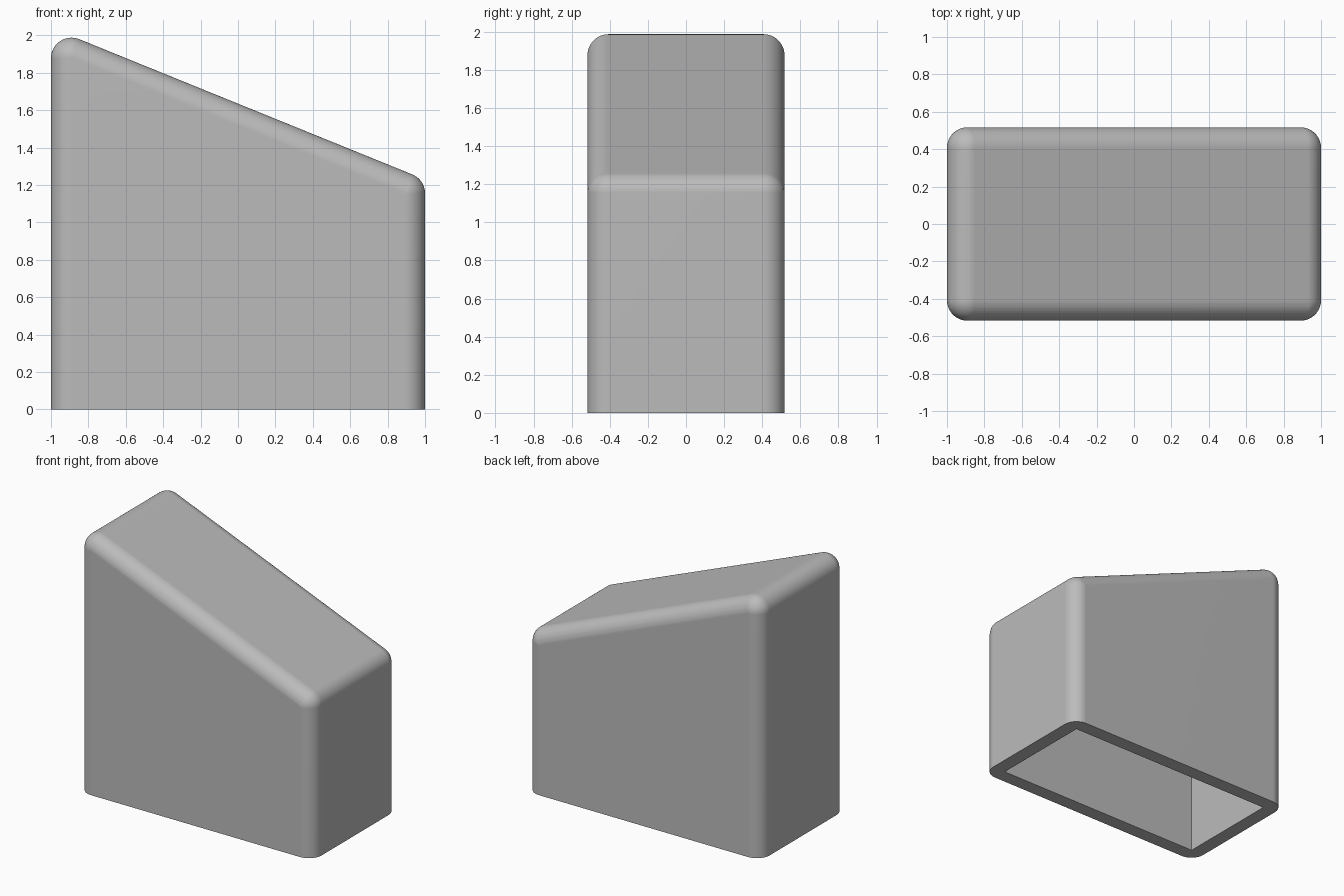
import bpy, bmesh, math
from mathutils import Vector

if "Cube" in bpy.data.objects:
    bpy.data.objects.remove(bpy.data.objects["Cube"], do_unlink=True)

HALF_X, HALF_Y = 1.0, 0.517
MID_Z, SLOPE = 1.635, 0.406        # sloping roof line
RADIUS, WALL = 0.11, 0.11
STRETCH = math.hypot(1, SLOPE)     # vertical drop per unit of roof offset


def roof_z(x, depth):
    return MID_Z - SLOPE * x - depth * STRETCH


def hull_object(name, points):
    """Convex solid around a cloud of points, with flat areas merged."""
    bm = bmesh.new()
    for p in points:
        bm.verts.new(p)
    bmesh.ops.remove_doubles(bm, verts=bm.verts[:], dist=1e-5)
    bmesh.ops.convex_hull(bm, input=bm.verts[:])
    loose = [v for v in bm.verts if not v.link_faces]
    bmesh.ops.delete(bm, geom=loose, context='VERTS')
    bmesh.ops.dissolve_limit(bm, angle_limit=math.radians(0.5),
                             verts=bm.verts[:], edges=bm.edges[:])
    bmesh.ops.recalc_face_normals(bm, faces=bm.faces[:])
    mesh = bpy.data.meshes.new(name)
    bm.to_mesh(mesh)
    bm.free()
    obj = bpy.data.objects.new(name, mesh)
    bpy.context.collection.objects.link(obj)
    return obj


def ball(centre, segments=48):
    """Points on a sphere of the edge radius."""
    step = 2 * math.pi / segments
    for j in range(-segments // 4, segments // 4 + 1):
        for i in range(segments):
            a, e = i * step, j * step
            yield centre + RADIUS * Vector((math.cos(a) * math.cos(e),
                                            math.sin(a) * math.cos(e),
                                            math.sin(e)))


# Outer shell: rounded corners, flat at the base
outer, inner = [], []
for sx in (-1, 1):
    for sy in (-1, 1):
        x, y = sx * (HALF_X - RADIUS), sy * (HALF_Y - RADIUS)
        top = list(ball(Vector((x, y, roof_z(x, RADIUS)))))
        outer += top
        outer += [Vector((p.x, p.y, 0)) for p in top]
        # Cavity corners stay sharp
        x, y = sx * (HALF_X - WALL), sy * (HALF_Y - WALL)
        inner += [Vector((x, y, -0.2)), Vector((x, y, roof_z(x, WALL)))]

cover = hull_object("sloped_cover", outer)
cavity = hull_object("cavity_cutter", inner)
cavity.hide_render = True

# Hollow the shell from below
cut = cover.modifiers.new("hollow", 'BOOLEAN')
cut.operation = 'DIFFERENCE'
cut.solver = 'EXACT'
cut.object = cavity
bpy.ops.object.select_all(action='DESELECT')
cover.select_set(True)
bpy.context.view_layer.objects.active = cover
bpy.ops.object.modifier_apply(modifier=cut.name)
bpy.data.objects.remove(cavity, do_unlink=True)

# Smooth rounded edges, flat main faces
bpy.ops.object.shade_smooth_by_angle(angle=math.radians(30))
weighted = cover.modifiers.new("flat_faces", 'WEIGHTED_NORMAL')
weighted.keep_sharp = True

# Grey plastic
grey = bpy.data.materials.new("plain_grey")
grey.use_nodes = True
colour = (0.5, 0.5, 0.5, 1)
grey.diffuse_color = colour
grey.node_tree.nodes["Principled BSDF"].inputs["Base Color"].default_value = colour
cover.data.materials.clear()
cover.data.materials.append(grey)
